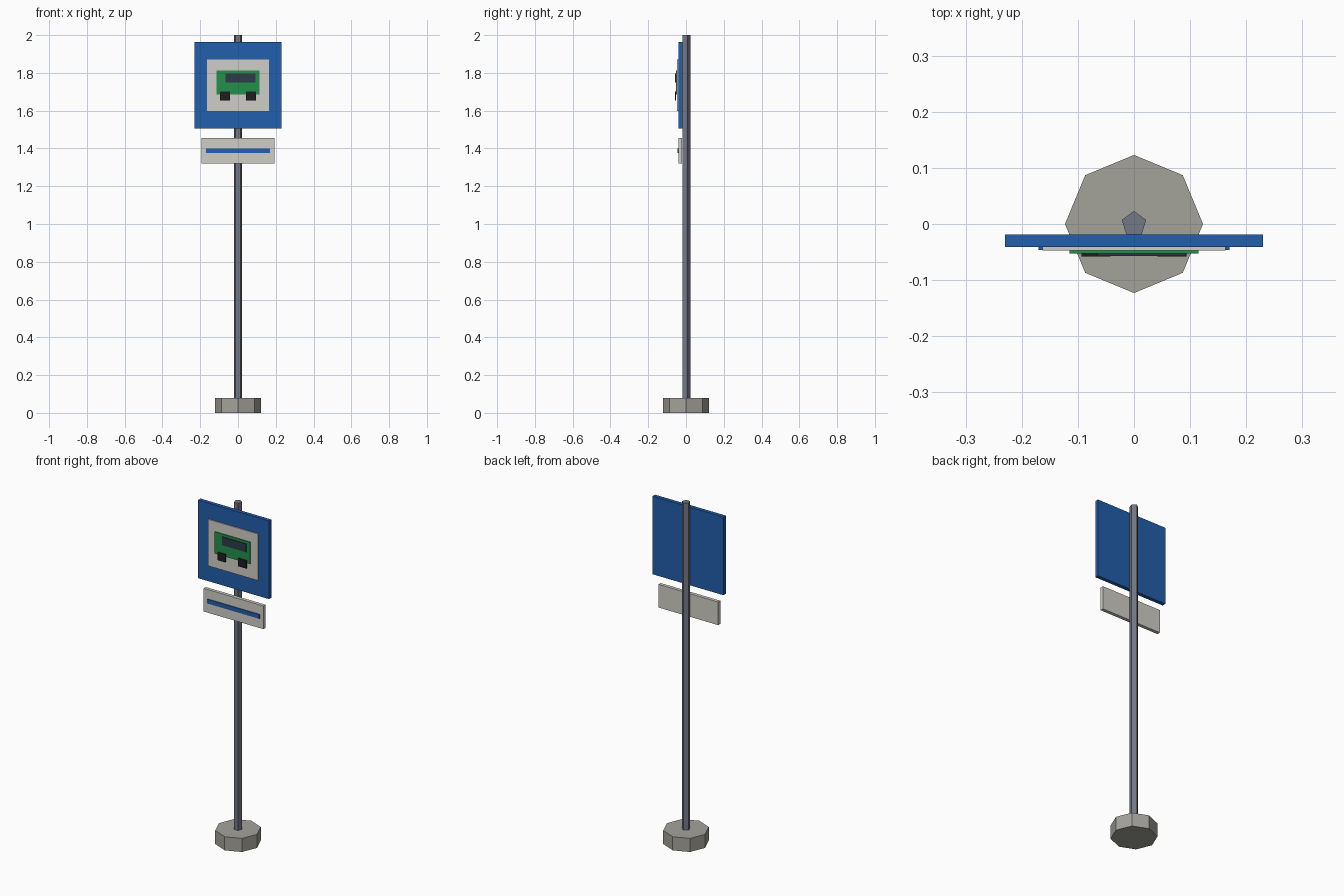
import bpy
import math

if "Cube" in bpy.data.objects:
    bpy.data.objects.remove(bpy.data.objects["Cube"])


def material(name, rgb):
    """Flat colour from 0-255 display values."""
    m = bpy.data.materials.new(name)
    lin = [((c / 255 + 0.055) / 1.055) ** 2.4 for c in rgb]
    m.diffuse_color = (*lin, 1)
    m.use_nodes = True
    m.node_tree.nodes["Principled BSDF"].inputs["Base Color"].default_value = m.diffuse_color
    return m


BLUE = material("sign blue", (34, 94, 172))
WHITE = material("off white", (208, 206, 198))
GREEN = material("bus green", (36, 144, 76))
GLASS = material("dark glass", (46, 58, 72))
BLACK = material("tyre black", (30, 30, 32))
STEEL = material("pole steel", (116, 120, 132))
CONCRETE = material("base concrete", (164, 162, 154))


def prism(name, sides, radius, z0, z1, mat):
    """Upright prism with one corner pointing to the back."""
    bpy.ops.mesh.primitive_cylinder_add(
        vertices=sides, radius=radius, depth=z1 - z0, location=(0, 0, (z0 + z1) / 2))
    o = bpy.context.object
    o.name = name
    o.data.materials.append(mat)
    return o


def plate(name, x, y, z, mat):
    """Box from (min, max) ranges."""
    spans = (x, y, z)
    bpy.ops.mesh.primitive_cube_add(size=1, location=[(a + b) / 2 for a, b in spans])
    o = bpy.context.object
    o.name = name
    o.scale = [b - a for a, b in spans]
    bpy.ops.object.transform_apply(location=False, rotation=False, scale=True)
    o.data.materials.append(mat)
    return o


# Base and pole
prism("base", 8, 0.123, 0, 0.08, CONCRETE)
prism("pole", 5, 0.023, 0.08, 2.0, STEEL)

# Main sign with its white field
plate("sign_panel", (-0.23, 0.23), (-0.041, -0.019), (1.505, 1.964), BLUE)
plate("sign_field", (-0.163, 0.163), (-0.047, -0.041), (1.598, 1.871), WHITE)

# Bus pictogram
plate("bus_body", (-0.115, 0.115), (-0.053, -0.047), (1.685, 1.812), GREEN)
plate("bus_window", (-0.065, 0.093), (-0.057, -0.053), (1.749, 1.798), GLASS)
for side, cx in (("left", -0.068), ("right", 0.068)):
    plate("bus_wheel_" + side, (cx - 0.026, cx + 0.026), (-0.058, -0.052),
          (1.654, 1.701), BLACK)

# Lower route plate with its stripe
plate("route_plate", (-0.194, 0.194), (-0.041, -0.021), (1.319, 1.455), WHITE)
plate("route_stripe", (-0.17, 0.17), (-0.046, -0.041), (1.375, 1.4), BLUE)
